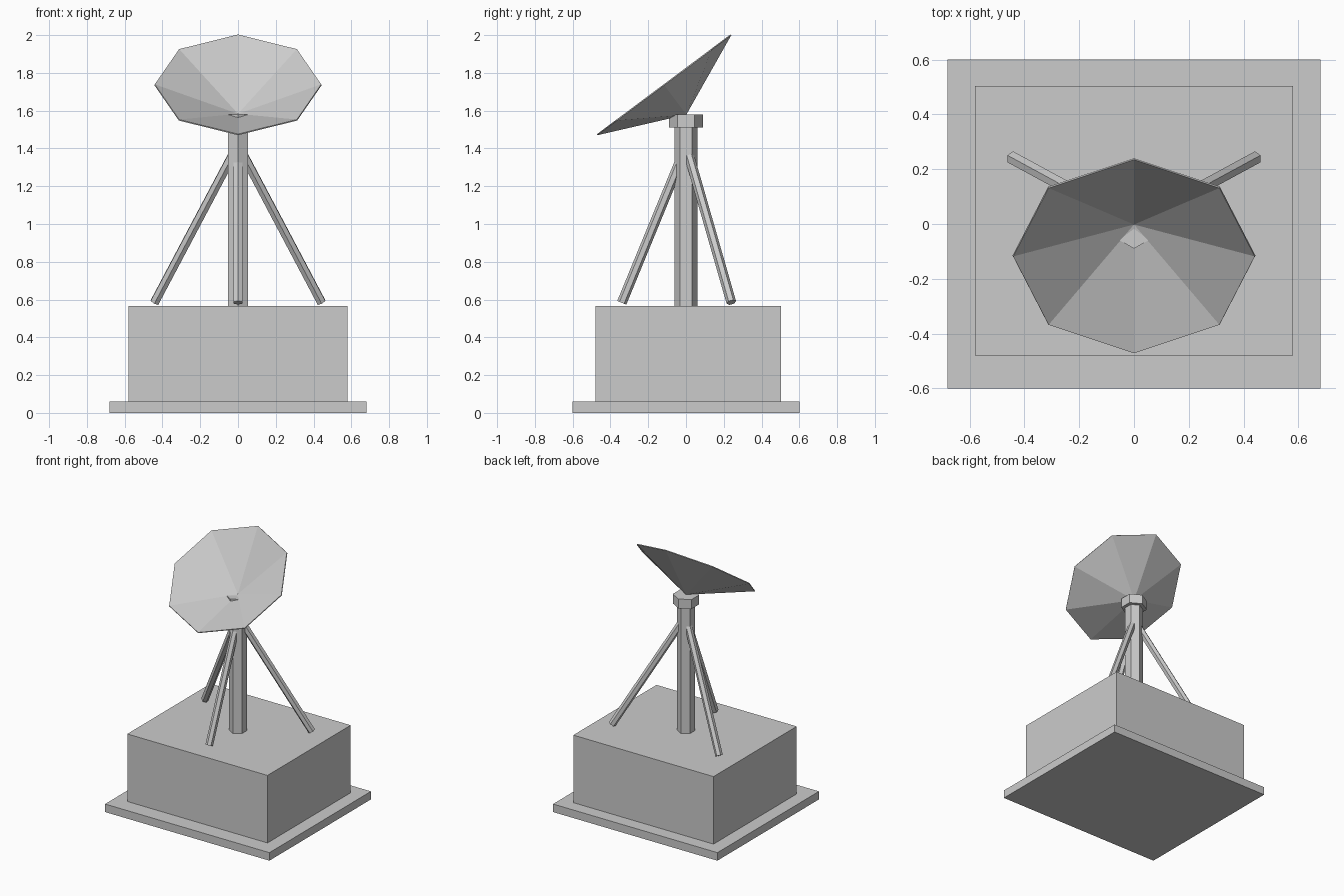
import bpy
from math import atan2
from mathutils import Vector

if "Cube" in bpy.data.objects:
    bpy.data.objects.remove(bpy.data.objects["Cube"])


def box(name, lo, hi):
    lo, hi = Vector(lo), Vector(hi)
    bpy.ops.mesh.primitive_cube_add(size=1, location=(lo + hi) / 2)
    ob = bpy.context.object
    ob.name = name
    ob.scale = hi - lo
    return ob


def hex_rod(name, start, end, radius):
    start, end = Vector(start), Vector(end)
    axis = end - start
    bpy.ops.mesh.primitive_cylinder_add(vertices=6, radius=radius, depth=axis.length,
                                        location=(start + end) / 2)
    ob = bpy.context.object
    ob.name = name
    if axis.xy.length > 1e-6:
        ob.rotation_euler = axis.to_track_quat('Z', 'Y').to_euler()
    return ob


# Base slab and building block
box("base_slab", (-0.68, -0.6, 0), (0.68, 0.6, 0.06))
box("base_block", (-0.58, -0.48, 0.06), (0.58, 0.503, 0.565))

# Mast and the collar under the dish
hex_rod("mast", (0, 0, 0.565), (0, 0, 1.53), 0.062)
hex_rod("collar", (0, 0, 1.51), (0, 0, 1.58), 0.09)

# Three bracing struts meeting inside the mast
apex = (0, 0, 1.41)
hex_rod("front_strut", (0, -0.34, 0.583), apex, 0.026)
for side, s in (("left", -1), ("right", 1)):
    hex_rod(side + "_strut", (s * 0.442, 0.24, 0.585), (0, 0, 1.42), 0.026)

# Tilted eight-sided dish, a thin shell open at the top
tilt = atan2(0.53, 0.71)
rim_centre = Vector((0, -0.115, 1.735))
depth = 0.195
bpy.ops.mesh.primitive_cone_add(vertices=8, radius1=0, radius2=0.443, depth=depth,
                                end_fill_type='NOTHING', rotation=(tilt, 0, 0))
dish = bpy.context.object
dish.name = "dish"
normal = dish.rotation_euler.to_matrix() @ Vector((0, 0, 1))
dish.location = rim_centre - normal * depth / 2
shell = dish.modifiers.new("shell", 'SOLIDIFY')
shell.thickness = 0.006
shell.offset = -1
